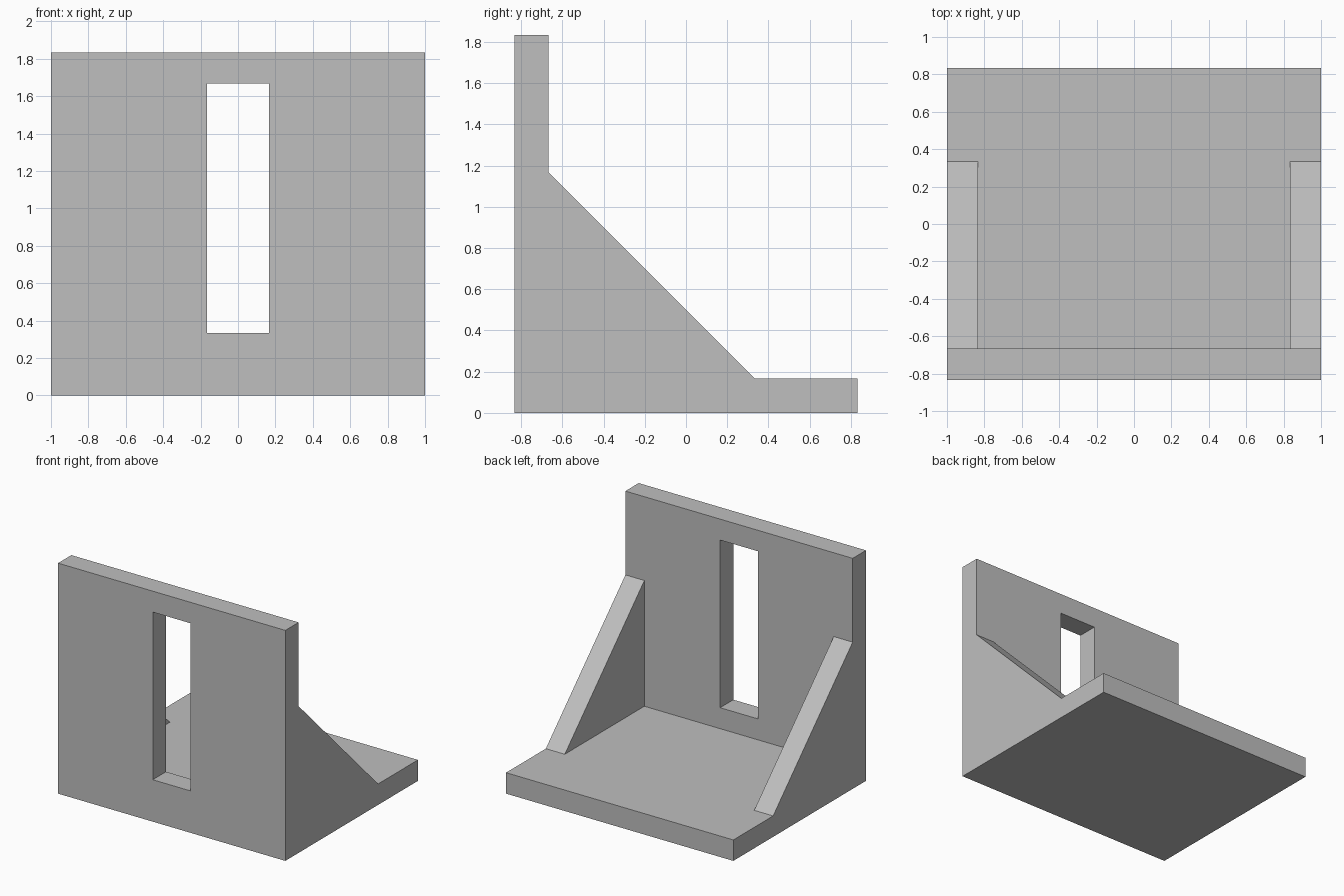
import bpy
import bmesh
from mathutils import Vector

cube = bpy.data.objects.get("Cube")
if cube:
    bpy.data.objects.remove(cube, do_unlink=True)

U = 1 / 6                 # plate thickness, the module of the whole bracket
FRONT, BACK = -5 * U, 5 * U
TOP = 11 * U

grey = bpy.data.materials.new("plain grey")
grey.use_nodes = True
colour = (0.52, 0.52, 0.52, 1)
grey.diffuse_color = colour
grey.node_tree.nodes["Principled BSDF"].inputs["Base Color"].default_value = colour


def prism(name, profile, half_width):
    """Extrude a (y, z) side profile along x, centred on x = 0."""
    bm = bmesh.new()
    face = bm.faces.new([bm.verts.new((-half_width, y, z)) for y, z in profile])
    new = bmesh.ops.extrude_face_region(bm, geom=[face])["geom"]
    verts = [v for v in new if isinstance(v, bmesh.types.BMVert)]
    bmesh.ops.translate(bm, verts=verts, vec=Vector((2 * half_width, 0, 0)))
    bmesh.ops.recalc_face_normals(bm, faces=bm.faces)
    mesh = bpy.data.meshes.new(name)
    bm.to_mesh(mesh)
    bm.free()
    mesh.materials.append(grey)
    obj = bpy.data.objects.new(name, mesh)
    bpy.context.collection.objects.link(obj)
    return obj


def cut(target, cutter):
    """Subtract the cutter, apply the result and remove the cutter."""
    mod = target.modifiers.new("cut", 'BOOLEAN')
    mod.operation = 'DIFFERENCE'
    mod.solver = 'EXACT'
    mod.object = cutter
    cutter.hide_render = True
    bpy.context.view_layer.objects.active = target
    bpy.ops.object.modifier_apply(modifier=mod.name)
    bpy.data.objects.remove(cutter, do_unlink=True)


# Upright wall, sloping brace and base plate as one side profile
bracket = prism("angle_bracket", [
    (FRONT, 0), (BACK, 0), (BACK, U), (2 * U, U),
    (FRONT + U, 7 * U), (FRONT + U, TOP), (FRONT, TOP)], 1)

# Hollow between the two side braces
cut(bracket, prism("hollow_cutter", [
    (FRONT + U, U), (2 * U, U), (2 * U, 7 * U), (FRONT + U, 7 * U)], 5 * U))

# Tall slot through the upright wall
cut(bracket, prism("slot_cutter", [
    (FRONT - U, 2 * U), (FRONT + 2 * U, 2 * U),
    (FRONT + 2 * U, 10 * U), (FRONT - U, 10 * U)], U))
